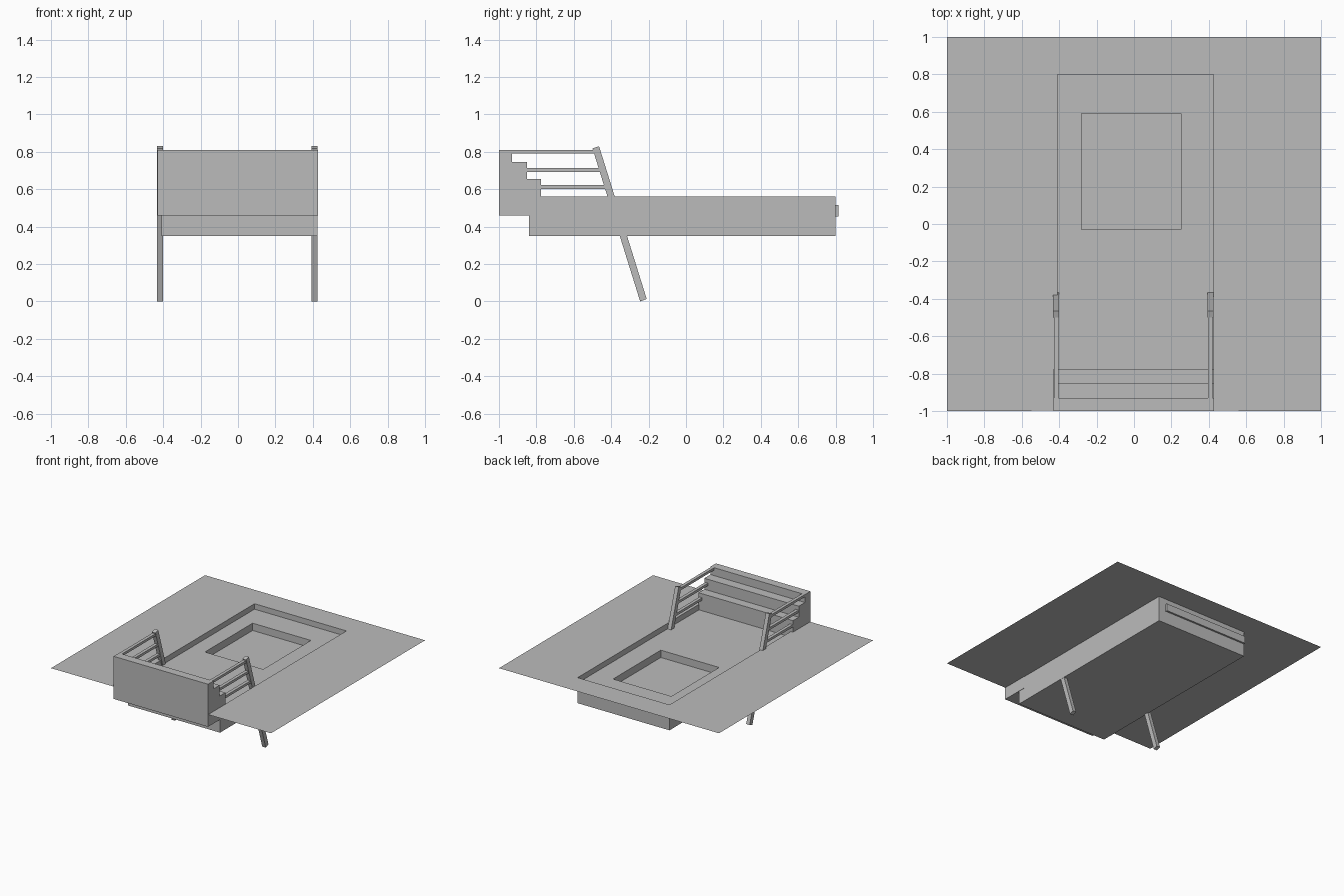
import bpy
import bmesh

cube = bpy.data.objects.get("Cube")
if cube:
    bpy.data.objects.remove(cube, do_unlink=True)

gray = bpy.data.materials.new("plain gray")
gray.use_nodes = True
color = (0.5, 0.5, 0.5, 1)
gray.diffuse_color = color
gray.node_tree.nodes["Principled BSDF"].inputs["Base Color"].default_value = color

GROUND, FLOOR, PIT, BOTTOM = 0.56, 0.515, 0.455, 0.35
LEFT, RIGHT, BACK = -0.41, 0.425, 0.8


def finish(name, bm, fix_normals=True):
    if fix_normals:
        bmesh.ops.recalc_face_normals(bm, faces=bm.faces)
    mesh = bpy.data.meshes.new(name)
    bm.to_mesh(mesh)
    bm.free()
    mesh.materials.append(gray)
    obj = bpy.data.objects.new(name, mesh)
    bpy.context.collection.objects.link(obj)
    return obj


def rect(bm, x0, x1, y0, y1, z):
    return [bm.verts.new(p) for p in ((x0, y0, z), (x1, y0, z), (x1, y1, z), (x0, y1, z))]


def bridge(bm, a, b, skip=()):
    for i in range(4):
        if i not in skip:
            j = (i + 1) % 4
            bm.faces.new((a[i], a[j], b[j], b[i]))


def extrude_profile(name, points, x0, x1):
    """Side outline in y and z, extruded along x."""
    bm = bmesh.new()
    a = [bm.verts.new((x0, y, z)) for y, z in points]
    b = [bm.verts.new((x1, y, z)) for y, z in points]
    bm.faces.new(a)
    bm.faces.new(b[::-1])
    for i in range(len(a)):
        j = (i + 1) % len(a)
        bm.faces.new((a[i], b[i], b[j], a[j]))
    return finish(name, bm)


def box(name, x0, x1, y0, y1, z0, z1):
    return extrude_profile(name, ((y0, z0), (y1, z0), (y1, z1), (y0, z1)), x0, x1)


# Ground sheet with a rectangular opening
bm = bmesh.new()
bridge(bm, rect(bm, -1, 1, -1, 1, GROUND), rect(bm, LEFT, RIGHT, -0.998, BACK, GROUND), skip=(0,))
finish("ground_sheet", bm, False)

# Basin walls and underside, open at the top
bm = bmesh.new()
low = rect(bm, LEFT, RIGHT, -0.84, BACK, BOTTOM)
high = rect(bm, LEFT, RIGHT, -0.84, BACK, GROUND)
bridge(bm, low, high)
bm.faces.new(low[::-1])
finish("basin_shell", bm, False)

# Sunken floor with a square pit
bm = bmesh.new()
rim = rect(bm, -0.28, 0.25, -0.03, 0.59, FLOOR)
base = rect(bm, -0.28, 0.25, -0.03, 0.59, PIT)
bridge(bm, rect(bm, LEFT, RIGHT, -0.84, BACK, FLOOR), rim)
bridge(bm, rim, base)
bm.faces.new(base)
finish("sunken_floor", bm, False)

# Ledge on the back wall
box("back_ledge", LEFT, 0.36, BACK, 0.815, PIT, FLOOR)

# Stepped stand at the front
steps = ((-1, 0.46), (-1, 0.81), (-0.93, 0.81), (-0.93, 0.745), (-0.85, 0.745),
         (-0.85, 0.655), (-0.775, 0.655), (-0.775, 0.46))
extrude_profile("stepped_stand", steps, -0.43, 0.428)

# Slanted posts with handrails running back to each step
post = ((-0.5, 0.818), (-0.465, 0.83), (-0.21, 0.013), (-0.245, 0.0))
rails = ((-0.93, -0.475, 0.79), (-0.85, -0.448, 0.693), (-0.775, -0.42, 0.602))
for side, x0, x1 in (("right", -0.432, -0.4), ("left", 0.392, 0.424)):
    extrude_profile(side + "_post", post, x0, x1)
    for i, (y0, y1, z) in enumerate(rails):
        box(f"{side}_rail_{i + 1}", x0 + 0.003, x1 - 0.003, y0, y1, z, z + 0.02)
